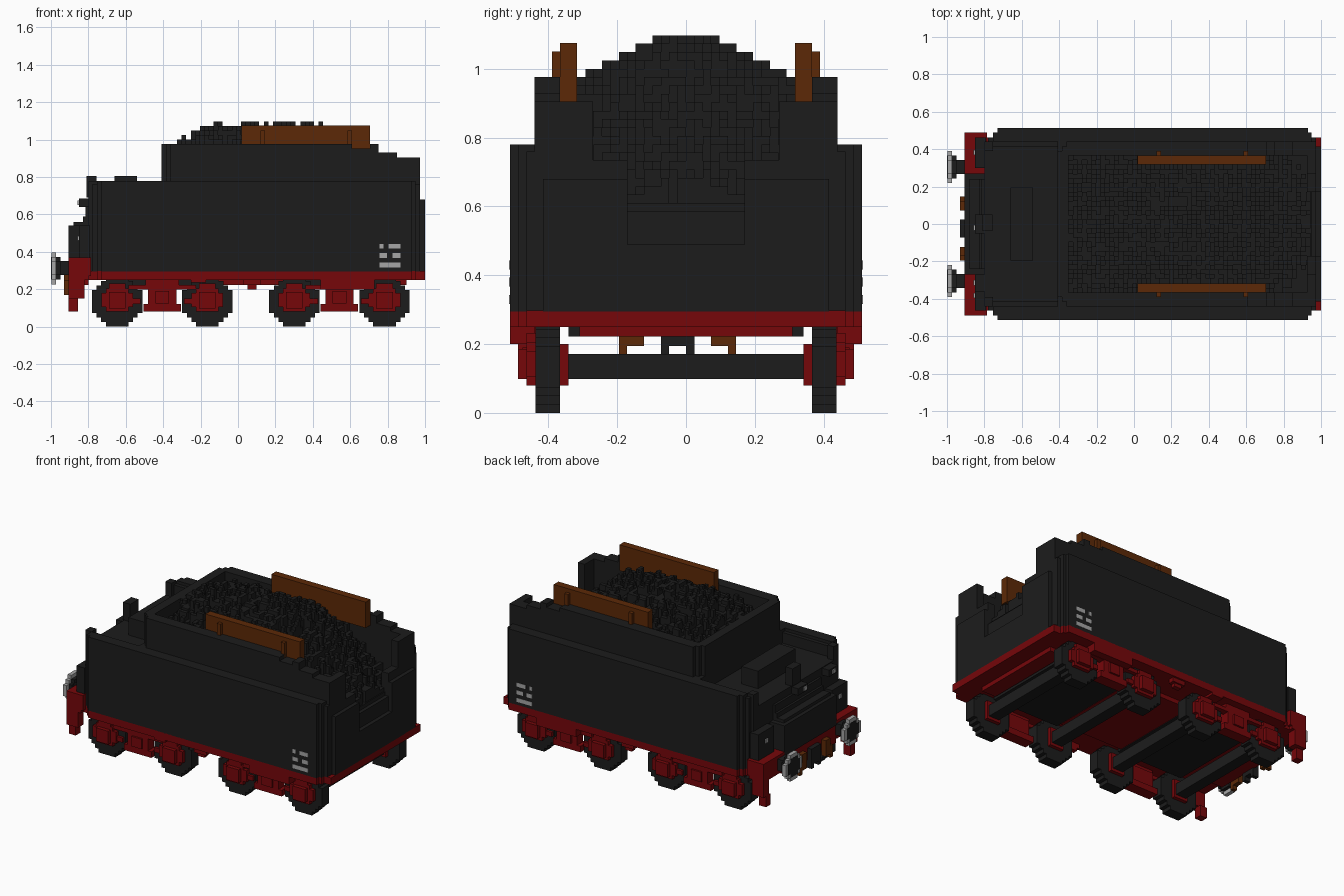
import bpy, bmesh, math, random
from mathutils import Matrix, Vector

if "Cube" in bpy.data.objects:
    bpy.data.objects.remove(bpy.data.objects["Cube"])

V = 2 / 82  # size of one building block


def material(name, rgb):
    m = bpy.data.materials.new(name)
    m.use_nodes = True
    m.diffuse_color = (*rgb, 1)
    bsdf = m.node_tree.nodes["Principled BSDF"]
    bsdf.inputs["Base Color"].default_value = (*rgb, 1)
    bsdf.inputs["Roughness"].default_value = 0.8
    return m


BLACK = material("soot black", (0.0115, 0.0115, 0.0115))
RED = material("dark red", (0.18, 0.002, 0.003))
BROWN = material("brown wood", (0.107, 0.022, 0.002))
GREY = material("light grey", (0.38, 0.38, 0.38))


def boxes(name, mat, parts, mirror=False):
    """One object from (x0, x1, y0, y1, z0, z1) boxes, optionally repeated at -y."""
    bm = bmesh.new()
    parts = list(parts)
    if mirror:
        parts += [(a, b, -d, -c, e, f) for a, b, c, d, e, f in parts]
    for x0, x1, y0, y1, z0, z1 in parts:
        centre = Vector(((x0 + x1) / 2, (y0 + y1) / 2, (z0 + z1) / 2))
        size = Matrix.Diagonal((x1 - x0, y1 - y0, z1 - z0, 1))
        bmesh.ops.create_cube(bm, size=1, matrix=Matrix.Translation(centre) @ size)
    mesh = bpy.data.meshes.new(name)
    bm.to_mesh(mesh)
    bm.free()
    mesh.materials.append(mat)
    ob = bpy.data.objects.new(name, mesh)
    bpy.context.collection.objects.link(ob)
    return ob


def disc_rows(rows):
    """Rows of a stepped circle as (offset low, offset high, half width)."""
    r = rows / 2
    for i in range(rows):
        t = i + 0.5 - r
        half = math.floor(math.sqrt(r * r - t * t) - r % 1 + 0.5) + r % 1
        yield (i - r) * V, (i + 1 - r) * V, half * V


# Water tank: core with a sunken deck, stepped side walls, open far end
boxes("tank_core", BLACK, [
    (-0.80, -0.41, -0.44, 0.44, 0.295, 0.69),
    (-0.41, 0.45, -0.44, 0.44, 0.295, 0.78),
    (0.45, 0.95, -0.44, 0.44, 0.295, 0.45),
])
boxes("tank_side", BLACK, [
    (-0.73, 0.93, 0.44, 0.512, 0.295, 0.78),
    (-0.755, 0.95, 0.44, 0.488, 0.295, 0.78),
    (-0.78, 0.974, 0.415, 0.463, 0.295, 0.76),
    (-0.80, -0.755, 0.39, 0.44, 0.295, 0.78),
    (0.45, 0.95, 0.366, 0.44, 0.295, 0.78),
], mirror=True)
boxes("deck_hatch", BLACK, [(-0.66, -0.54, -0.195, 0.195, 0.69, 0.805)])
boxes("deck_lamp", BLACK, [(-0.81, -0.757, -0.037, 0.05, 0.69, 0.805)])

# Coal bunker walls with stepped corners, dropping towards the far end
boxes("bunker_side_wall", BLACK, [
    (-0.36, 0.61, 0.366, 0.44, 0.69, 0.976),
    (-0.385, -0.36, 0.366, 0.415, 0.69, 0.976),
    (0.61, 0.705, 0.366, 0.44, 0.70, 0.952),
    (0.705, 0.75, 0.366, 0.44, 0.70, 0.976),
    (0.75, 0.85, 0.366, 0.44, 0.70, 0.93),
    (0.85, 0.974, 0.366, 0.44, 0.70, 0.905),
], mirror=True)
boxes("bunker_front_wall", BLACK, [(-0.41, -0.35, -0.39, 0.39, 0.69, 0.976)])
boxes("bunker_end_wall", BLACK, [
    (0.925, 0.974, 0.27, 0.44, 0.295, 0.905),
    (0.925, 0.974, 0.17, 0.27, 0.295, 0.735),
    (0.974, 1.0, 0.17, 0.415, 0.295, 0.68),
], mirror=True)
boxes("shovel_notch", BLACK, [
    (0.95, 1.0, -0.17, 0.17, 0.295, 0.49),
    (0.94, 0.974, -0.17, 0.17, 0.44, 0.585),
    (0.92, 0.95, -0.17, 0.17, 0.44, 0.61),
])

# Heaped coal: block columns following a mound that slopes down to the notch
random.seed(7)
coal = []
for i in range(53):
    x = -0.35 + i * V
    for j in range(-15, 15):
        y = abs((j + 0.5) * V)
        along = min(0.99 + (x + 0.32) * 0.42, 1.07, 1.07 - (x - 0.42) * 0.80)
        fall = max(0, y - 0.08) * 0.5
        h = along - fall + random.choice((-3, -2, -1, -1, 0, 0, 0, 1)) * V
        h = max(0.61, min(1.098, round(h / V) * V))
        coal.append((x, x + V, j * V, (j + 1) * V, 0.44, h))
boxes("coal_heap", BLACK, coal)

# Wooden boards that raise the bunker sides
boxes("side_board", BROWN, [
    (0.02, 0.705, 0.317, 0.366, 0.905, 1.075),
    (0.12, 0.145, 0.366, 0.39, 0.976, 1.05),
    (0.585, 0.61, 0.366, 0.39, 0.952, 1.05),
], mirror=True)

# Coupling end: bench, shelves and lamps
boxes("end_bench", BLACK, [
    (-0.905, -0.79, -0.27, 0.27, 0.34, 0.54),
    (-0.88, -0.79, -0.24, 0.24, 0.54, 0.56),
    (-0.83, -0.79, -0.24, 0.24, 0.56, 0.59),
    (-0.815, -0.79, -0.24, 0.24, 0.59, 0.64),
])
boxes("end_shelf", BLACK, [(-0.85, -0.79, 0.30, 0.463, 0.37, 0.54)], mirror=True)
boxes("end_lamps", BLACK, [(-0.85, -0.79, -0.05, 0.05, 0.64, 0.685),
                           (-0.85, -0.79, -0.36, -0.27, 0.64, 0.685)])
boxes("lamp_lenses", GREY, [(-0.857, -0.85, -0.035, -0.005, 0.65, 0.675),
                            (-0.857, -0.85, -0.33, -0.30, 0.65, 0.675)])
boxes("shelf_knob", GREY, [(-0.858, -0.85, 0.37, 0.395, 0.46, 0.485)], mirror=True)

# Main frame and coupling-end beam
boxes("main_frame", RED, [
    (-0.73, 0.93, -0.512, 0.512, 0.25, 0.297),
    (-0.755, 0.95, -0.488, 0.488, 0.25, 0.297),
    (-0.80, 1.0, -0.463, 0.463, 0.25, 0.297),
    (0.80, 0.90, -0.31, 0.31, 0.222, 0.25),
    (-0.16, 0.30, -0.31, 0.31, 0.222, 0.25),
])
boxes("buffer_beam", RED, [(-0.90, -0.80, -0.27, 0.27, 0.222, 0.34)])
boxes("buffer_beam_end", RED, [
    (-0.905, -0.80, 0.27, 0.488, 0.25, 0.37),
    (-0.88, -0.785, 0.44, 0.488, 0.27, 0.37),
    (-0.905, -0.82, 0.43, 0.488, 0.15, 0.25),
    (-0.905, -0.855, 0.415, 0.463, 0.08, 0.15),
], mirror=True)
boxes("side_steps", RED, [
    (0.44, 0.73, 0.44, 0.512, 0.20, 0.25),
    (0.03, 0.12, 0.46, 0.50, 0.222, 0.25),
    (0.05, 0.10, 0.46, 0.49, 0.20, 0.222),
    (-0.25, -0.17, 0.44, 0.512, 0.235, 0.25),
], mirror=True)

# Buffers: stem, back plate, stepped grey plate and dark face
YB, ZB = 0.305, 0.312
boxes("buffer_stem", BLACK, [(-0.96, -0.90, 0.268, 0.342, 0.275, 0.35)], mirror=True)
for name, mat, x0, x1, rows in (("buffer_back", BLACK, -0.972, -0.95, 5),
                                ("buffer_plate", GREY, -0.998, -0.972, 7),
                                ("buffer_face", BLACK, -1.0, -0.998, 5)):
    boxes(name, mat, [(x0, x1, YB - w, YB + w, ZB + a, ZB + b)
                      for a, b, w in disc_rows(rows)], mirror=True)

# Coupling hook and brake hoses
boxes("coupling_hook", BLACK, [
    (-0.93, -0.89, -0.073, -0.049, 0.17, 0.30),
    (-0.93, -0.89, -0.049, 0.0, 0.195, 0.30),
    (-0.93, -0.89, 0.0, 0.024, 0.17, 0.30),
])
for name, y, tip in (("left_brake_hose", 0.073, 0.122),
                     ("right_brake_hose", -0.171, -0.195)):
    boxes(name, BROWN, [
        (-0.93, -0.90, y, y + 0.049, 0.195, 0.30),
        (-0.93, -0.90, tip, tip + 0.024, 0.17, 0.25),
    ])

# Bogies: wheels, axles, dark centre pans and side frames
for label, c in (("front", -0.405), ("rear", 0.542)):
    wheels, axles, caps = [], [], []
    frame = [
        (c - 0.10, c + 0.10, 0.39, 0.463, 0.08, 0.12),
        (c - 0.075, c + 0.075, 0.40, 0.463, 0.10, 0.22),
        (c - 0.037, c + 0.037, 0.463, 0.475, 0.125, 0.19),
        (c - 0.18, c + 0.18, 0.42, 0.463, 0.198, 0.222),
        (c - 0.09, c + 0.09, 0.42, 0.463, 0.222, 0.25),
    ]
    for s in (-1, 1):
        x = c + s * 0.241
        wheels += [(x - w, x + w, 0.366, 0.438, 0.134 + a, 0.134 + b)
                   for a, b, w in disc_rows(11)]
        axles.append((x - 0.037, x + 0.037, -0.366, 0.366, 0.098, 0.171))
        inner = c + s * 0.14
        frame += [
            (x - 0.06, x + 0.06, 0.438, 0.463, 0.08, 0.205),
            (x - 0.085, x + 0.085, 0.438, 0.463, 0.105, 0.18),
            (x - 0.045, x + 0.045, 0.438, 0.463, 0.205, 0.232),
            (inner - 0.025, inner + 0.025, 0.438, 0.455, 0.12, 0.15),
            (x - 0.05, x + 0.05, 0.342, 0.366, 0.08, 0.20),
        ]
        caps.append((x - 0.045, x + 0.045, 0.463, 0.488, 0.098, 0.185))
    boxes(label + "_wheels", BLACK, wheels, mirror=True)
    boxes(label + "_axles", BLACK, axles)
    boxes(label + "_bogie_pan", BLACK, [(c - 0.24, c + 0.24, -0.342, 0.342, 0.222, 0.25)])
    boxes(label + "_bogie_frame", RED, frame, mirror=True)
    boxes(label + "_axle_box_caps", RED, caps, mirror=True)

# Small painted dashes on both tank sides
dashes = [(0.757, 0.777, 0.43), (0.805, 0.87, 0.43), (0.757, 0.797, 0.38),
          (0.825, 0.87, 0.38), (0.757, 0.87, 0.33)]
boxes("side_markings", GREY, [(a, b, 0.51, 0.514, z - 0.013, z + 0.013)
                              for a, b, z in dashes], mirror=True)
